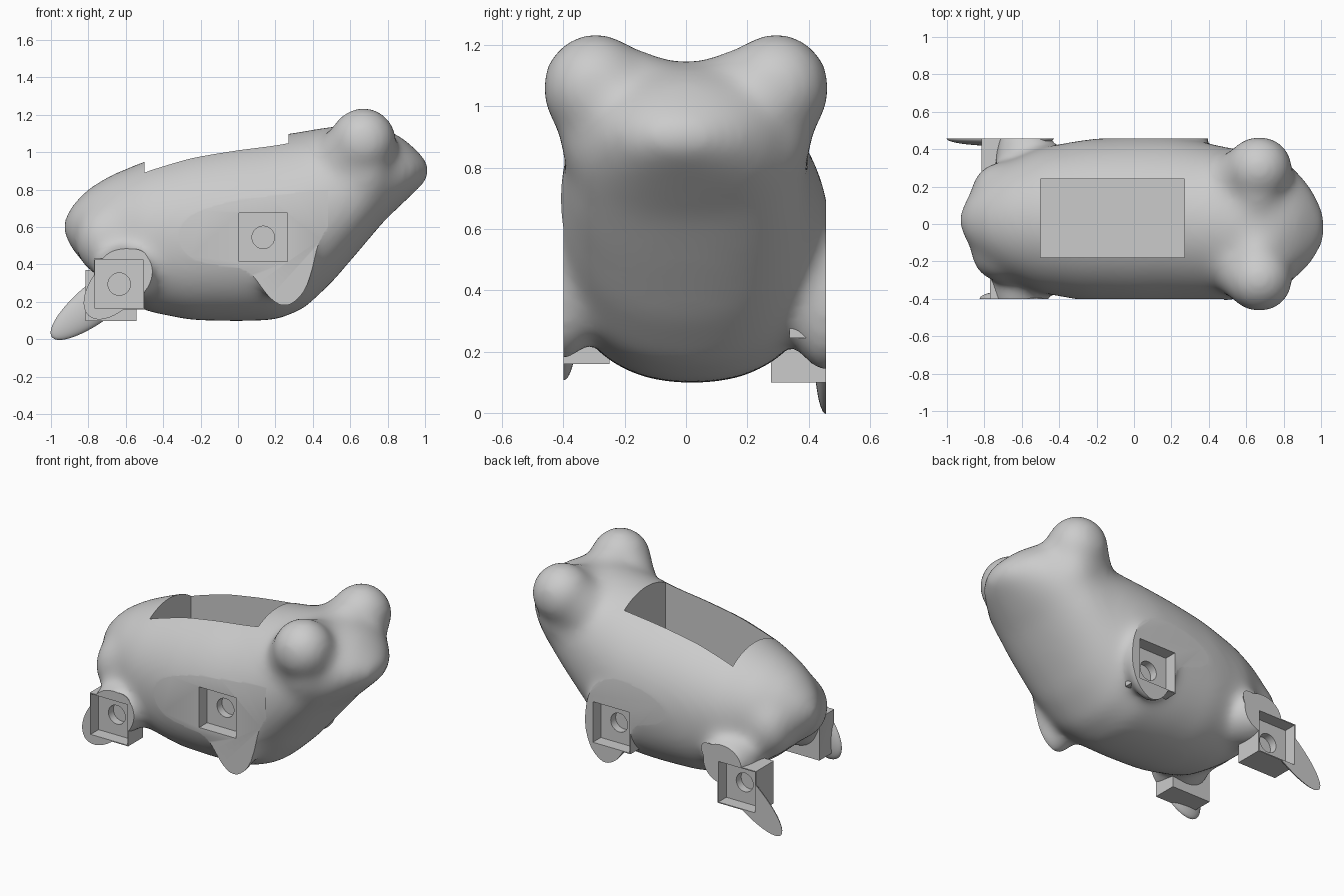
import bpy, bmesh, math
from mathutils import Matrix, Vector

if "Cube" in bpy.data.objects:
    bpy.data.objects.remove(bpy.data.objects["Cube"], do_unlink=True)

grey = bpy.data.materials.new("plain grey")
grey.use_nodes = True
grey.diffuse_color = (0.6, 0.6, 0.6, 1)
grey.node_tree.nodes["Principled BSDF"].inputs["Base Color"].default_value = (0.6, 0.6, 0.6, 1)


def to_object(name, bm):
    bmesh.ops.recalc_face_normals(bm, faces=bm.faces)
    mesh = bpy.data.meshes.new(name)
    bm.to_mesh(mesh)
    bm.free()
    mesh.materials.append(grey)
    obj = bpy.data.objects.new(name, mesh)
    bpy.context.collection.objects.link(obj)
    return obj


def add_blob(bm, centre, radii, tilt=0):
    m = Matrix.Translation(centre) @ Matrix.Rotation(math.radians(tilt), 4, 'Y') @ Matrix.Diagonal((*radii, 1))
    bmesh.ops.create_uvsphere(bm, u_segments=40, v_segments=24, radius=1, matrix=m)


def box(name, low, high):
    low, high = Vector(low), Vector(high)
    bm = bmesh.new()
    bmesh.ops.create_cube(bm, size=1, matrix=Matrix.Translation((low + high) / 2) @ Matrix.Diagonal((*(high - low), 1)))
    return to_object(name, bm)


def bake(obj):
    deps = bpy.context.evaluated_depsgraph_get()
    mesh = bpy.data.meshes.new_from_object(obj.evaluated_get(deps))
    obj.modifiers.clear()
    obj.data = mesh


def combine(obj, tool, operation):
    mod = obj.modifiers.new("combine", 'BOOLEAN')
    mod.operation, mod.object, mod.solver = operation, tool, 'EXACT'
    bake(obj)
    bpy.data.objects.remove(tool, do_unlink=True)


# Torso and head: rounded sections along x (x, bottom, top, half width, sideways shift)
sections = [(-0.94, .57, .63, .03, .02), (-0.89, .48, .72, .13, .02), (-0.8, .38, .81, .22, .02),
            (-0.68, .27, .88, .31, .02), (-0.5, .15, .955, .39, .02), (-0.25, .1, 1.025, .435, .02),
            (0, .095, 1.065, .45, .02), (.2, .1, 1.09, .45, .02), (.35, .16, 1.115, .435, .01),
            (.5, .3, 1.14, .41, 0), (.65, .475, 1.15, .39, 0), (.78, .63, 1.13, .35, 0),
            (.88, .725, 1.08, .28, 0), (.96, .8, 1.01, .19, -.01), (1.025, .86, .94, .07, -.02)]
SIDES = 40
bm = bmesh.new()
rings = []
for x, low, high, half, shift in sections:
    ring = []
    for i in range(SIDES):
        a = math.tau * i / SIDES
        c, s = math.cos(a), math.sin(a)
        power = 1 if s > 0 else 0.88
        y = shift + half * math.copysign(abs(c) ** power, c)
        z = (low + high) / 2 + (high - low) / 2 * math.copysign(abs(s) ** power, s)
        ring.append(bm.verts.new((x, y, z)))
    rings.append(ring)
for a, b in zip(rings, rings[1:]):
    for i in range(SIDES):
        j = (i + 1) % SIDES
        bm.faces.new((a[i], a[j], b[j], b[i]))
bm.faces.new(rings[0])
bm.faces.new(rings[-1])

# Eyes with brows and cheeks, and rump bulges, on both sides
for side in (-1, 1):
    add_blob(bm, (.67, side * .295, 1.06), (.183, .18, .184))
    add_blob(bm, (.6, side * .24, .98), (.18, .18, .18))
    add_blob(bm, (.67, side * .24, .9), (.17, .175, .2))
    add_blob(bm, (.66, side * .15, 1.0), (.15, .15, .185))
    add_blob(bm, (-.7, side * .16 + .01, .53), (.175, .165, .2))

# Front legs: shoulder bulge and paw lobe
add_blob(bm, (.2, -.29, .5), (.2, .16, .2))
add_blob(bm, (.25, -.4, .43), (.155, .12, .27))
add_blob(bm, (.2, .34, .5), (.2, .16, .2))
add_blob(bm, (.25, .457, .37), (.155, .13, .245))
# Rear hips
add_blob(bm, (-.61, -.34, .345), (.165, .2, .155))
add_blob(bm, (-.58, .36, .35), (.165, .22, .15))
body = to_object("body", bm)

# Blend all the volumes into one skin
remesh = body.modifiers.new("skin", 'REMESH')
remesh.mode, remesh.voxel_size = 'VOXEL', 0.019
smooth = body.modifiers.new("blend", 'SMOOTH')
smooth.factor, smooth.iterations = 0.5, 65
bake(body)

# Thin rear feet
for centre, radii, tilt in [((-.65, -.4, .295), (.225, .045, .125), -49),
                            ((-.715, .457, .23), (.355, .04, .105), -38)]:
    bm = bmesh.new()
    add_blob(bm, centre, radii, tilt)
    combine(body, to_object("foot", bm), 'UNION')

# Leg sockets: (x centre, z centre, side, plane of the mating face, block depth)
sockets = [(.135, .545, -1, .40, .1), (-.635, .295, -1, .40, .15),
           (.21, .38, 1, .457, .12), (-.68, .235, 1, .457, .18)]
HALF = 0.136


def slab(name, x, z, side, near, far, half):
    ys = sorted((side * near, side * far))
    return box(name, (x - half, ys[0], z - half), (x + half, ys[1], z + half))


for x, z, side, plane, depth in sockets:
    combine(body, slab("socket_block", x, z, side, plane - depth, plane + .1, HALF), 'UNION')

# Flat sides where the legs attach
combine(body, box("right_trim", (-1.5, -1, -.5), (.48, -.4, .83)), 'DIFFERENCE')
combine(body, box("left_trim", (-1.5, .457, -.5), (.48, 1, .85)), 'DIFFERENCE')

# Square recess and round axle hole in each socket
for x, z, side, plane, depth in sockets:
    combine(body, slab("recess", x, z, side, plane - .08, plane + .2, HALF - .006), 'DIFFERENCE')
    bm = bmesh.new()
    place = Matrix.Translation((x, side * (plane - .04), z)) @ Matrix.Rotation(math.pi / 2, 4, 'X')
    bmesh.ops.create_cone(bm, cap_ends=True, segments=32, radius1=.06, radius2=.06, depth=.18, matrix=place)
    combine(body, to_object("axle_hole", bm), 'DIFFERENCE')

# Open compartment in the back
combine(body, box("compartment", (-.5, -.18, .35), (.27, .24, 1.5)), 'DIFFERENCE')

# Smooth skin with crisp cut edges
bpy.ops.object.select_all(action='DESELECT')
body.select_set(True)
bpy.context.view_layer.objects.active = body
bpy.ops.object.shade_smooth_by_angle(angle=math.radians(35))
